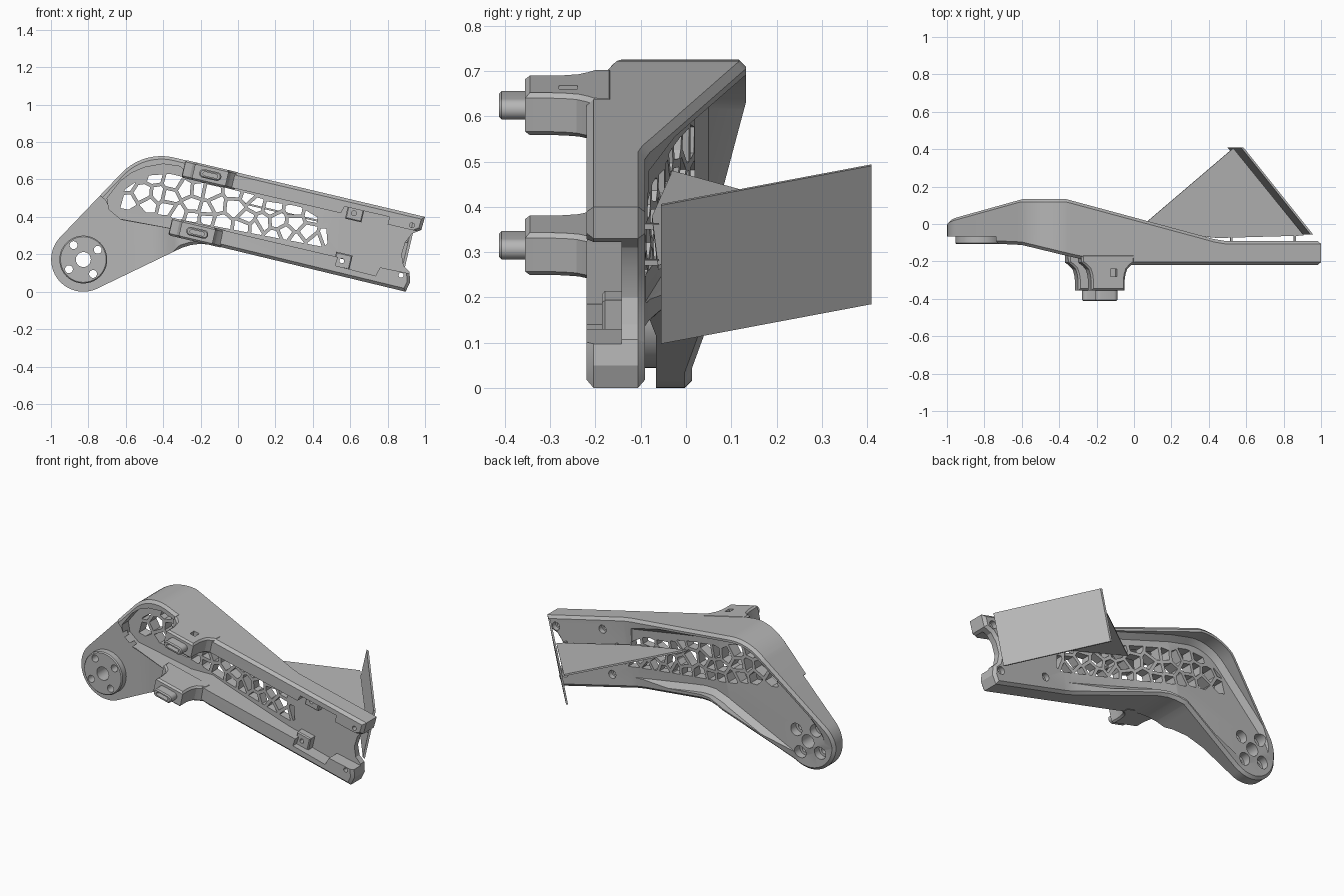
import bpy, bmesh, random
from math import sin, cos, pi, radians
from mathutils import Vector, Matrix

if "Cube" in bpy.data.objects:
    bpy.data.objects.remove(bpy.data.objects["Cube"])

gray = bpy.data.materials.new("warm gray plastic")
gray.use_nodes = True
gray.diffuse_color = (0.47, 0.47, 0.47, 1)
gray.node_tree.nodes["Principled BSDF"].inputs["Base Color"].default_value = (0.47, 0.47, 0.47, 1)

TILT = 0.231                                 # downward slope of the arm
ALONG = Vector((cos(TILT), -sin(TILT)))      # arm direction in x-z
ACROSS = Vector((1, 0))
UPRIGHT = Matrix.Rotation(pi / 2, 4, 'X')    # profile height -> -y, depth -> z


def arm_frame(x, y, z):
    return Matrix.Translation((x, y, z)) @ Matrix.Rotation(TILT, 4, 'Y')


def lerp(knots, x):
    for (x0, y0), (x1, y1) in zip(knots, knots[1:]):
        if x <= x1:
            return y0 + (y1 - y0) * max(0, x - x0) / (x1 - x0)
    return knots[-1][1]


# A surface is a depth function of x-z, with the crease lines a + b x + c z = 0
def flat(y):
    return (lambda p: y), []


def profile(knots, axis):
    return (lambda p: lerp(knots, axis.dot(p))), [(-k[0], *axis) for k in knots]


def arc(cx, cz, r, a0, a1, n):
    return [(cx + r * cos(radians(a0 + (a1 - a0) * i / n)),
             cz + r * sin(radians(a0 + (a1 - a0) * i / n))) for i in range(n + 1)]


def inset(pts, d):
    """Shrink a counter-clockwise outline with mitred corners."""
    out = []
    for i, p in enumerate(pts):
        a, p, b = Vector(pts[i - 1]), Vector(p), Vector(pts[(i + 1) % len(pts)])
        e, f = (p - a).normalized(), (b - p).normalized()
        n, m = Vector((-e.y, e.x)), Vector((-f.y, f.x))
        out.append(tuple(p + (n + m) * d / max(0.4, 1 + n.dot(m))))
    return out


def add_prism(bm, pts, front, back, chamfer=0, matrix=Matrix()):
    """Outline in x-z, lofted along y between two surfaces."""
    if sum(p[0] * q[1] - q[0] * p[1] for p, q in zip(pts, pts[1:] + pts[:1])) < 0:
        pts = pts[::-1]
    part = bmesh.new()
    small = inset(pts, chamfer)
    layers = [small, pts, pts, small] if chamfer else [pts, pts]
    levels = [0, 1, 2, 3] if chamfer else [0, 3]
    rings = [[part.verts.new((x, t, z)) for x, z in l] for l, t in zip(layers, levels)]
    for r, s in zip(rings, rings[1:]):
        for i in range(len(r)):
            part.faces.new((r[i - 1], r[i], s[i], s[i - 1]))
    part.faces.new(rings[0])
    part.faces.new(rings[-1])
    for a, b, c in front[1] + back[1]:
        n = Vector((b, 0, c))
        bmesh.ops.bisect_plane(part, geom=part.verts[:] + part.edges[:] + part.faces[:],
                               dist=1e-4, plane_co=n * -a / n.length_squared, plane_no=n)
    for v in part.verts:
        p = Vector((v.co.x, v.co.z))
        f, b = front[0](p), back[0](p)
        steps = [(0, f), (1, f + chamfer), (2, b - chamfer), (3, b)] if chamfer else [(0, f), (3, b)]
        v.co.y = lerp(steps, v.co.y)
    bmesh.ops.recalc_face_normals(part, faces=part.faces)
    part.transform(matrix)
    tmp = bpy.data.meshes.new("tmp")
    part.to_mesh(tmp)
    part.free()
    bm.from_mesh(tmp)
    bpy.data.meshes.remove(tmp)


def make(name, pieces):
    """Build one object from prism arguments (outline, front, back, chamfer, matrix)."""
    bm = bmesh.new()
    for p in pieces:
        add_prism(bm, *p)
    mesh = bpy.data.meshes.new(name)
    bm.to_mesh(mesh)
    bm.free()
    ob = bpy.data.objects.new(name, mesh)
    bpy.context.collection.objects.link(ob)
    mesh.materials.append(gray)
    return ob


def cut(targets, cutter):
    cutter.hide_render = True
    for ob in targets:
        mod = ob.modifiers.new("cut", 'BOOLEAN')
        mod.operation, mod.solver, mod.object = 'DIFFERENCE', 'EXACT', cutter
        bpy.context.view_layer.objects.active = ob
        bpy.ops.object.modifier_apply(modifier=mod.name)
    bpy.data.objects.remove(cutter)


def disc(x, z, r, y0, y1, chamfer=0, n=24):
    return (arc(x, z, r, 0, 360 - 360 / n, n - 1), flat(y0), flat(y1), chamfer)


def box(u, v, y0, y1, matrix, chamfer=0):
    return ([(-u, -v), (u, -v), (u, v), (-u, v)], flat(y0), flat(y1), chamfer, matrix)


# Arm shell: the back rises from the hub to the elbow, then falls along the arm
HUB = (-0.827, 0.172)
front = profile([(-.75, -.105), (-.6, -.112), (-.34, -.175), (-.2, -.205), (-.05, -.22), (2, -.22)], ACROSS)
slope, creases = profile([(-.515, .133), (.22, -.06), (.293, -.08), (.354, -.09), (2, -.09)], ALONG)
back = ((lambda p: min(slope(p), max(.013, .0714 + .09 * p.x + .18 * p.y))),
        creases + [(-.0616, .09, .18), (.0738, .346, .12), (.0584, .09, .18)])
outline = (arc(-.41, .43, .295, 76.5, 135, 12) + arc(*HUB, .172, 135, 294, 28)
           + [(-.30, .235), (-.25, .25), (-.2, .256), (-.14, .25), (.896, 0), (.92, .05),
              (.917, .107), (.885, .14), (.875, .2), (.895, .265), (.93, .31), (.98, .33), (1, .4)])
arm = make("arm_shell", [(outline, front, back, .016)])

# Lower front face around the hub, curving up into the lower rail
hub_side = [(-.78, .55), (-.71, .49), (-.68, .43), (-.62, .383), (-.28, .322), (-.28, -.1),
            (-1.1, -.1), (-1.1, .55)]
ramp = profile([(-.55, -.066), (-.45, -.085), (-.38, -.125), (-.34, -.165), (-.28, -.2)], ACROSS)
cut([arm], make("hub_face_cutter", [(hub_side, flat(-.5), ramp)]))

# Sunken back panel inside a raised rim with sloped walls
recess = (arc(-.41, .43, .265, 76.5, 135, 10) + arc(*HUB, .143, 135, 294, 16)
          + [(-.29, .265), (-.2, .286), (-.13, .28), (.45, .145), (.45, .5)])
panel = profile([(-.366, .02), (-.088, -.03), (.322, -.088), (2, -.088)], ALONG)
cut([arm], make("recess_cutter", [(recess, panel, flat(.5), .03)]))

# Hollow inside, open at the front and the tip
cavity = [(-.70, .50), (-.63, .59), (-.57, .635), (-.5, .665), (-.4, .683), (-.31, .67), (-.25, .61),
          (-.05, .56), (.55, .42), (.57, .455), (.81, .40), (.80, .36), (1.1, .29), (1.1, .06),
          (.76, .13), (.735, .085), (.52, .14), (.535, .185), (0, .31), (-.12, .34),
          (-.28, .325), (-.63, .39), (-.69, .44)]
floor = profile([(-.366, -.045), (-.088, -.085), (.322, -.135), (.4, -.142), (2, -.142)], ALONG)
cut([arm], make("cavity_cutter", [(cavity, flat(-.5), floor)]))


# Irregular cell openings in the back panel
def clip(poly, point, normal):
    out = []
    for a, b in zip(poly, poly[1:] + poly[:1]):
        da, db = (a - point).dot(normal), (b - point).dot(normal)
        if da <= 0:
            out.append(a)
        if da * db < 0:
            out.append(a.lerp(b, da / (da - db)))
    return out


random.seed(4)
region = [Vector(p) for p in [(-.67, .455), (.48, .235), (.47, .37), (.33, .455),
                              (-.36, .63), (-.5, .62), (-.60, .55)]]
sites = []
for i in range(15):
    for j in range(-2, 3):
        u = -.68 + i * .083 + (j % 2) * .041 + random.uniform(-.028, .028)
        v = j * .078 + random.uniform(-.026, .026)
        sites.append(Vector((u + v * TILT, .45 - .235 * (u + .1) + v)))
cells = []
for s in sites:
    poly = region
    for t in sites:
        if t is not s and (t - s).length < .3 and poly:
            n = (t - s).normalized()
            poly = clip(poly, (s + t) / 2 - n * .0095, n)
    area = sum(a.cross(b) for a, b in zip(poly, poly[1:] + poly[:1])) if poly else 0
    if area > .0016:
        cells.append(([tuple(p) for p in poly], flat(-.4), flat(.4)))
cut([arm], make("cell_cutter", cells))

# Round hub pad and screw bosses
pad = make("hub_pad", [disc(*HUB, .128, -.107, -.05, .006, 40)])
bosses = make("screw_bosses", [box(.045, .04, -.185, -.11, arm_frame(.625, 0, .42), .006),
                               box(.045, .04, -.185, -.11, arm_frame(.56, 0, .165), .006)])

# Bolt holes with wider sockets from the back
bolts = [(HUB[0] + .093 * cos(radians(a)), HUB[1] + .093 * sin(radians(a)))
         for a in (34, 124, 214, 304)]
screws = [(.62, .42), (.555, .165), (.93, .355), (.872, .088)]
cut([arm, pad, bosses], make("hole_cutter", [disc(*HUB, .04, -.4, .4)]
                             + [disc(*b, .021, -.4, .4) for b in bolts]
                             + [disc(*s, .013, -.4, .4) for s in screws]))
cut([arm, bosses], make("socket_cutter", [disc(*b, .037, -.03, .4) for b in bolts]
                        + [disc(*s, .024, -.12, .4) for s in screws]))

# Mounting lugs with flared feet and slotted pins
curve = [(.148, .16), (.145, .207), (.124, .222), (.105, .242), (.096, .27), (.092, .3), (.092, .355)]
lug = curve + [(-x, h) for x, h in reversed(curve)]
stadium = arc(.037, 0, .023, -90, 90, 10) + arc(-.037, 0, .023, 90, 270, 10)
slot = arc(.03, 0, .01, -90, 90, 6) + arc(-.03, 0, .01, 90, 270, 6)
for name, x, z in (("upper", -.148, .624), ("lower", -.218, .315)):
    frame = arm_frame(x, 0, z)
    foot = make(name + "_lug", [(lug, flat(-.048), flat(.048), .01, frame @ UPRIGHT)])
    pin = make(name + "_pin", [(stadium, flat(-.413), flat(-.33), .006, frame)])
    cut([pin], make("slot_cutter", [(slot, flat(-.5), flat(-.385), 0, frame)]))
    if name == "upper":
        cut([foot], make("window_cutter", [box(.017, .03, -.28, -.24,
                                               frame @ Matrix.Translation((.03, 0, .05)))]))

# Thin fin along the middle and the slanted deflector plate it carries
fin = [(0, .03), (.524, -.405), (.912, .062), (.44, .075)]
make("fin", [(fin, flat(-.005), flat(.005), 0, arm_frame(.02, 0, .475) @ UPRIGHT)])
plate = [(0, .055), (.014, .055), (-.368, -.41), (-.382, -.41)]
make("deflector_plate", [(plate, flat(-.157), flat(.157), 0,
                          arm_frame(.907, 0, .2535) @ UPRIGHT)])
make("fin_posts", [box(.006, .006, -.1, -.06, arm_frame(x, 0, .475 - .235 * (x - .02)))
                   for x in (.52, .86)])

# Smooth the rounded parts, keep edges sharp
for ob in bpy.context.collection.objects:
    if ob.type == 'MESH' and gray.name in ob.data.materials:
        bpy.ops.object.select_all(action='DESELECT')
        ob.select_set(True)
        bpy.context.view_layer.objects.active = ob
        bpy.ops.object.shade_smooth_by_angle(angle=radians(25))
